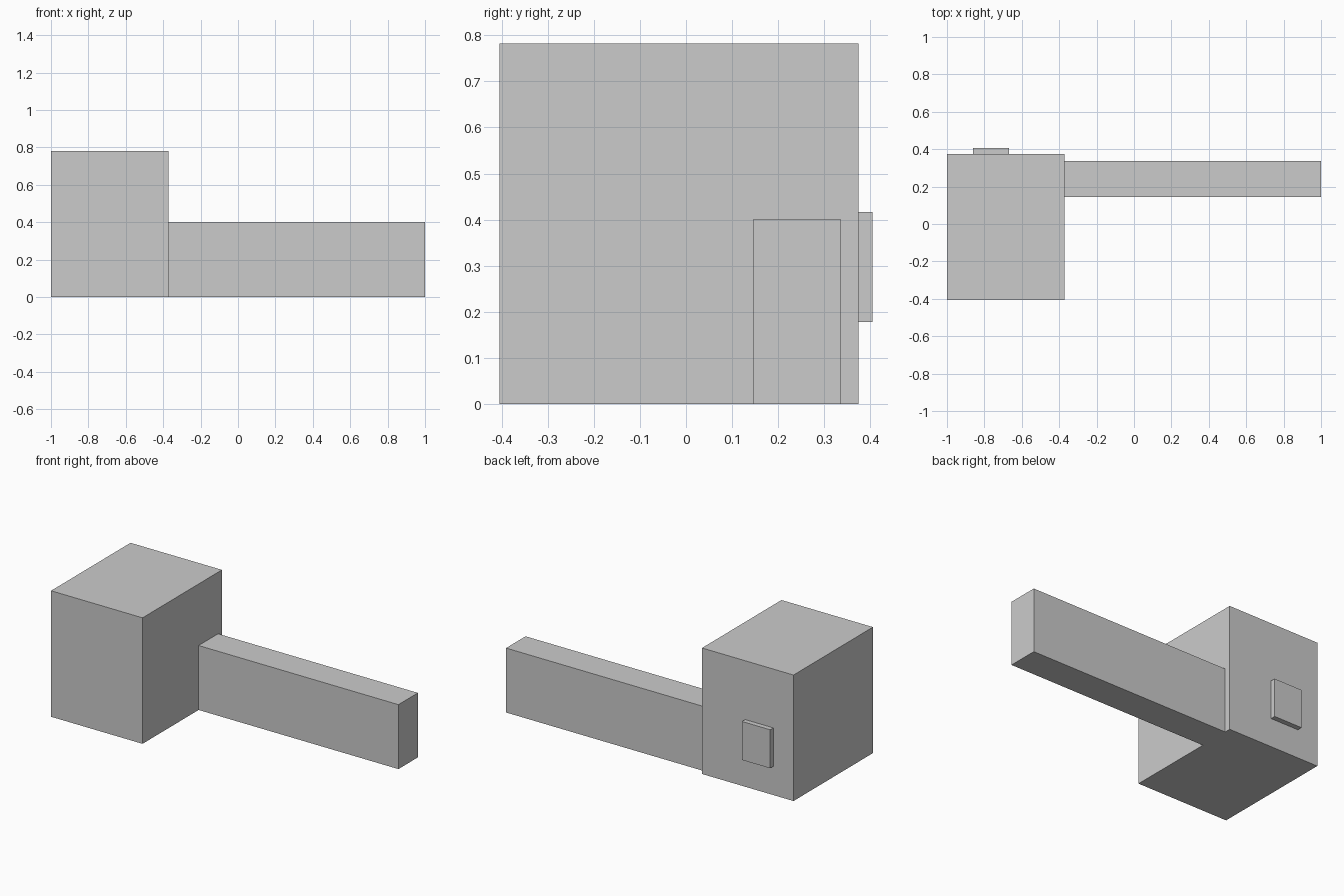
import bpy
from mathutils import Vector

if "Cube" in bpy.data.objects:
    bpy.data.objects.remove(bpy.data.objects["Cube"])


def box(name, lo, hi):
    """Axis-aligned box spanning two opposite corners."""
    lo, hi = Vector(lo), Vector(hi)
    bpy.ops.mesh.primitive_cube_add(size=1, location=(lo + hi) / 2)
    obj = bpy.context.object
    obj.name = name
    obj.scale = hi - lo
    bpy.ops.object.transform_apply(location=False, rotation=False, scale=True)
    return obj


# Tall main block
box("main_block", (-1.0, -0.405, 0.0), (-0.372, 0.374, 0.782))
# Long low wall running out to the right
box("side_wall", (-0.372, 0.145, 0.0), (1.0, 0.336, 0.4))
# Small raised panel on the back face
box("back_panel", (-0.861, 0.374, 0.178), (-0.668, 0.405, 0.417))
